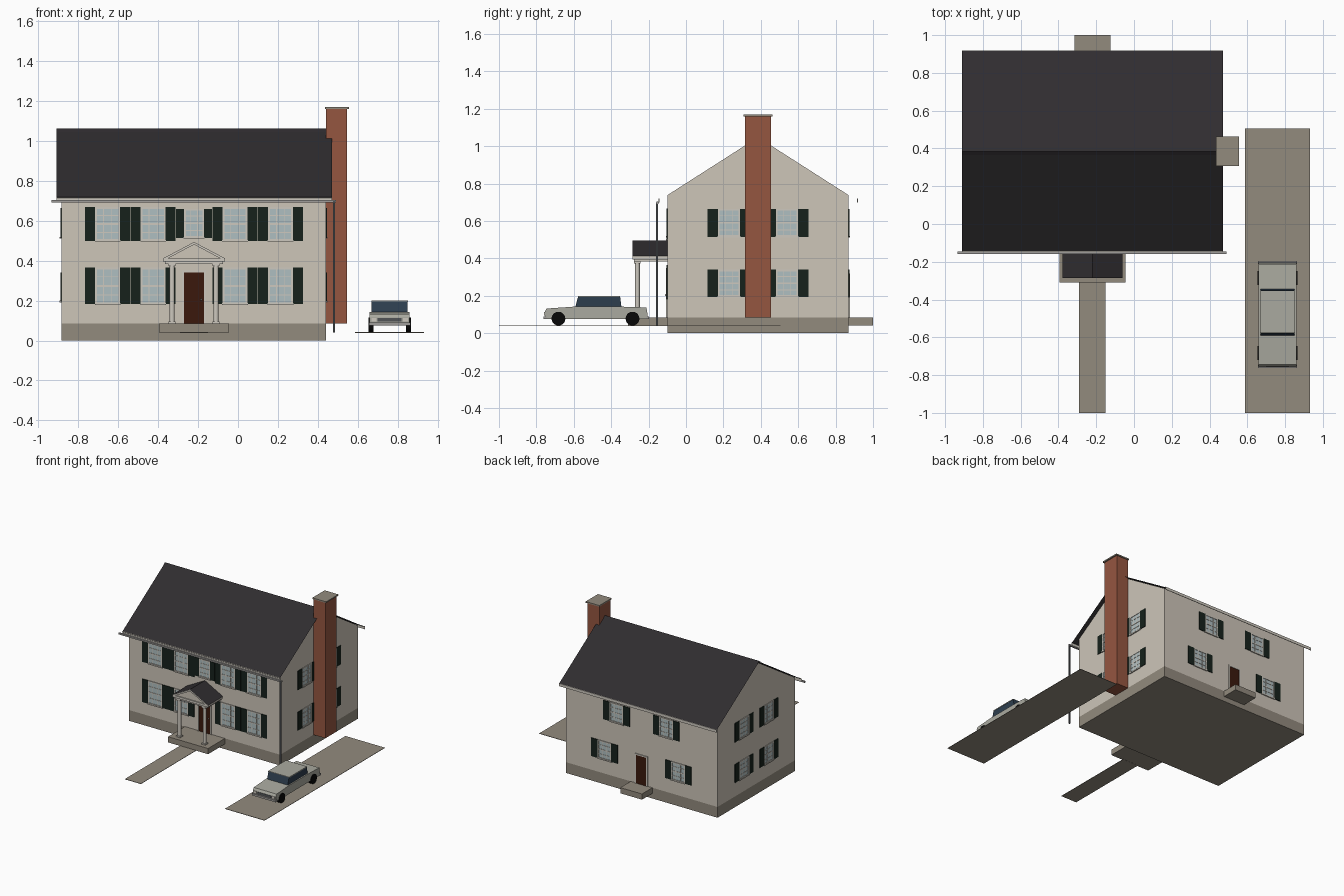
import bpy, bmesh, math
from mathutils import Matrix, Vector

if "Cube" in bpy.data.objects:
    bpy.data.objects.remove(bpy.data.objects["Cube"])


def mat(name, r, g, b):
    m = bpy.data.materials.new(name)
    m.diffuse_color = (r ** 2.2, g ** 2.2, b ** 2.2, 1)
    m.use_nodes = True
    m.node_tree.nodes["Principled BSDF"].inputs["Base Color"].default_value = m.diffuse_color
    return m


WALL = mat("siding", .80, .77, .72)
STONE = mat("stone", .57, .54, .49)
ROOF = mat("shingle", .20, .19, .20)
SHUT = mat("shutter_green", .11, .15, .13)
BRICK = mat("brick", .58, .34, .26)
GLASS = mat("window_glass", .68, .74, .75)
TRIM = mat("trim", .80, .78, .74)
WOOD = mat("door_wood", .24, .12, .08)
METAL = mat("gutter_metal", .62, .61, .60)
PIPE = mat("pipe_metal", .32, .33, .34)
PAINT = mat("car_paint", .66, .66, .62)
TINT = mat("car_glass", .19, .25, .31)
TYRE = mat("tyre", .06, .06, .06)


def finish(name, bm, material):
    bmesh.ops.recalc_face_normals(bm, faces=bm.faces)
    me = bpy.data.meshes.new(name)
    bm.to_mesh(me)
    bm.free()
    me.materials.append(material)
    ob = bpy.data.objects.new(name, me)
    bpy.context.collection.objects.link(ob)
    return ob


def boxes(name, bounds, material):
    """One object from boxes given as (x0, x1, y0, y1, z0, z1)."""
    bm = bmesh.new()
    for x0, x1, y0, y1, z0, z1 in bounds:
        m = (Matrix.Translation(((x0 + x1) / 2, (y0 + y1) / 2, (z0 + z1) / 2))
             @ Matrix.Diagonal((abs(x1 - x0), abs(y1 - y0), abs(z1 - z0), 1)))
        bmesh.ops.create_cube(bm, size=1, matrix=m)
    return finish(name, bm, material)


def prism(name, profile, axis, a, b, material, closed=True):
    """Extrude a (horizontal, z) profile along x or y; open gives a thin sheet."""
    bm = bmesh.new()
    pt = (lambda p, t: (t, p[0], p[1])) if axis == 'x' else (lambda p, t: (p[0], t, p[1]))
    v0 = [bm.verts.new(pt(p, a)) for p in profile]
    v1 = [bm.verts.new(pt(p, b)) for p in profile]
    n = len(profile)
    for i in range(n if closed else n - 1):
        j = (i + 1) % n
        bm.faces.new((v0[i], v0[j], v1[j], v1[i]))
    if closed:
        bm.faces.new(v0)
        bm.faces.new(v1)
    return finish(name, bm, material)


def cylinders(name, items, r, depth, axis, sides, material):
    bm = bmesh.new()
    rot = Matrix.Rotation(math.pi / 2, 4, 'Y') if axis == 'x' else Matrix()
    for c in items:
        bmesh.ops.create_cone(bm, cap_ends=True, segments=sides, radius1=r, radius2=r,
                              depth=depth, matrix=Matrix.Translation(Vector(c)) @ rot)
    ob = finish(name, bm, material)
    for p in ob.data.polygons:
        p.use_smooth = len(p.vertices) == 4
    return ob


# House shell
X0, X1, Y0, Y1, YM, XC = -.885, .44, -.10, .87, .385, -.22
boxes("foundation", [(X0, X1, Y0, Y1, 0, .085)], STONE)
prism("house_walls", [(Y0, .085), (Y1, .085), (Y1, .738), (YM, 1.048), (Y0, .738)],
      'x', X0, X1, WALL)
prism("main_roof", [(-.148, .715), (YM, 1.056), (.918, .715)], 'x', -.91, .47, ROOF, False)
prism("ridge_cap", [(YM - .02, 1.046), (YM, 1.062), (YM + .02, 1.046)], 'x', -.91, .47, ROOF)
boxes("eave_fascia", [(-.91, .47, -.147, -.143, .698, .72),
                      (-.91, .47, .915, .919, .698, .72)], TRIM)
boxes("front_gutter", [(-.935, .49, -.158, -.146, .692, .704)], METAL)
boxes("downspout", [(.477, .487, -.16, -.15, .04, .70)], PIPE)

# Chimney
boxes("chimney", [(X1, .545, .315, .455, .085, 1.16)], BRICK)
boxes("chimney_cap", [(.435, .555, .308, .462, 1.16, 1.17)], STONE)


# Facade mapping: wall coordinate, height and depth outward become box bounds
def place(side, u0, u1, z0, z1, d0, d1):
    if side in "front back":
        y, s = (Y0, -1) if side == "front" else (Y1, 1)
        return (u0, u1, y + s * d0, y + s * d1, z0, z1)
    x, s = (X0, -1) if side == "left" else (X1, 1)
    return (x + s * d0, x + s * d1, u0, u1, z0, z1)


def windows(side, specs):
    """specs: (centre, width, z0, z1, shutter width)"""
    glass, frame, shutters = [], [], []
    for c, w, z0, z1, sw in specs:
        a, b, t = c - w / 2, c + w / 2, .009
        glass.append(place(side, a, b, z0, z1, -.002, .001))
        for u0, u1, v0, v1 in ((a, a + t, z0, z1), (b - t, b, z0, z1),
                               (a, b, z1 - t, z1), (a, b, z0, z0 + t)):
            frame.append(place(side, u0, u1, v0, v1, 0, .005))
        frame.append(place(side, a - .002, b + .002, z0 - .004, z0 + .005, 0, .008))
        h = z1 - z0
        for k in (1, 2):
            u = a + w * k / 3
            frame.append(place(side, u - .002, u + .002, z0, z1, 0, .003))
        for k in (1, 2, 3):
            e = .004 if k == 2 else .002
            frame.append(place(side, a, b, z0 + h * k / 4 - e, z0 + h * k / 4 + e, 0, .0035))
        for u in (a - sw, b):
            shutters.append(place(side, u, u + sw, z0, z1, 0, .005))
    boxes(side + "_window_glass", glass, GLASS)
    boxes(side + "_window_frames", frame, TRIM)
    boxes(side + "_shutters", shutters, SHUT)


UP, LOW = (.515, .665), (.195, .34)
front = [(XC + d, .125, z0, z1, .05) for d in (-.433, -.205, .205, .433)
         for z0, z1 in ((.50, .668), (.182, .365))]
windows("front", front + [(XC, .10, .515, .66, .04)])
for side in ("left", "right"):
    windows(side, [(c, .12, *z, .055) for c in (.23, .54) for z in (UP, LOW)])
windows("back", [(XC + s * d, .12, *z, .055) for d, z in ((.217, UP), (.322, LOW))
                 for s in (-1, 1)])

# Doors
for side, hw, top in (("front", .05, .34), ("back", .045, .31)):
    boxes(side + "_door", [place(side, XC - hw, XC + hw, .085, top, -.002, .004)], WOOD)
    boxes(side + "_door_frame",
          [place(side, XC + s * hw, XC + s * (hw + .01), .085, top, 0, .007) for s in (-1, 1)]
          + [place(side, XC - hw - .01, XC + hw + .01, top, top + .01, 0, .007)], TRIM)
bm = bmesh.new()
bmesh.ops.create_icosphere(bm, subdivisions=2, radius=.005,
                           matrix=Matrix.Translation((XC + .036, Y0 - .007, .205)))
finish("door_knob", bm, METAL)

# Stoops
boxes("front_stoop", [(-.395, -.045, -.31, Y0, .04, .085)], STONE)
boxes("back_stoop", [(-.315, -.125, Y1, 1.0, .04, .085)], STONE)

# Portico
PY = -.285
boxes("portico_entablature", [(XC - .145, XC + .145, PY + .008, Y0, .383, .40),
                              (XC - .155, XC + .155, PY, Y0, .395, .412)], TRIM)
prism("portico_tympanum", [(XC - .155, .412), (XC + .155, .412), (XC, .492)], 'y',
      PY + .008, Y0, WALL)
prism("portico_rake_trim", [(XC - .155, .412), (XC, .494), (XC + .155, .412),
                            (XC + .13, .412), (XC, .481), (XC - .13, .412)],
      'y', PY, PY + .009, TRIM)
prism("portico_roof", [(XC - .158, .412), (XC, .496), (XC + .158, .412)], 'y',
      PY, Y0, ROOF, False)
cols = [(XC + s * .11, -.26) for s in (-1, 1)]
cylinders("portico_columns", [(x, y, .234) for x, y in cols], .013, .298, 'z', 16, TRIM)
boxes("column_bases_and_capitals", [(x - .017, x + .017, y - .017, y + .017, z, z + .01)
                                    for x, y in cols for z in (.085, .374)], TRIM)

# Paving
boxes("front_walk", [(-.29, -.15, -1, -.30, .039, .042)], STONE)
boxes("driveway", [(.587, .932, -1, .505, .039, .042)], STONE)

# Car, nose toward the front
CX = .76
prism("car_body", [(-.752, .075), (-.21, .075), (-.205, .10), (-.212, .138),
                   (-.345, .142), (-.60, .142), (-.745, .132), (-.755, .115)],
      'x', CX - .1, CX + .1, PAINT)
prism("car_cabin_glass", [(-.592, .14), (-.345, .14), (-.352, .196), (-.577, .196)],
      'x', CX - .09, CX + .09, TINT)
boxes("car_roof", [(CX - .092, CX + .092, -.577, -.354, .194, .2)], PAINT)
boxes("car_bumpers", [(CX - .104, CX + .104, -.763, -.745, .075, .09),
                      (CX - .104, CX + .104, -.212, -.197, .075, .09)], METAL)
boxes("car_grille", [(CX - .06, CX + .06, -.757, -.75, .095, .112)], PIPE)
boxes("car_headlights", [(CX + s * .066, CX + s * .092, -.758, -.75, .095, .113)
                         for s in (-1, 1)], TRIM)
cylinders("car_wheels", [(CX + s * .093, y, .078) for s in (-1, 1) for y in (-.682, -.286)],
          .037, .025, 'x', 20, TYRE)
